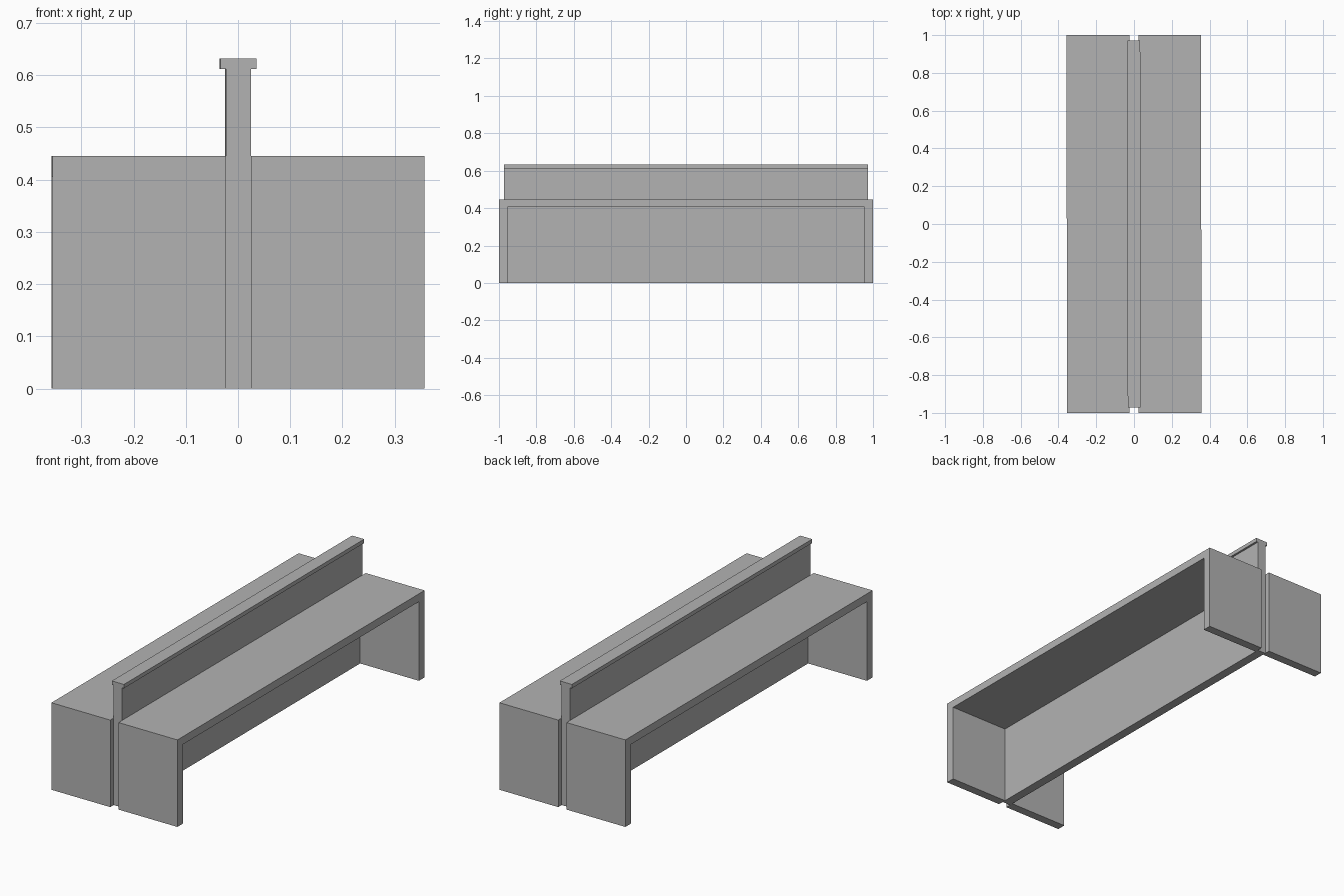
import bpy
import bmesh

cube = bpy.data.objects.get("Cube")
if cube:
    bpy.data.objects.remove(cube, do_unlink=True)

grey = bpy.data.materials.new("plain_grey")
grey.use_nodes = True
colour = (0.45, 0.45, 0.45, 1)
grey.diffuse_color = colour
grey.node_tree.nodes["Principled BSDF"].inputs["Base Color"].default_value = colour

SKEW = 0.001  # the whole set is turned very slightly


def extrude_profile(name, profile, axis, start, end):
    """Extrude a closed 2D profile along x (profile in y, z) or y (profile in x, z)."""
    def place(p, d):
        return (d, *p) if axis == "x" else (p[0], d, p[1])

    bm = bmesh.new()
    face = bm.faces.new([bm.verts.new(place(p, start)) for p in profile])
    result = bmesh.ops.extrude_face_region(bm, geom=[face], use_keep_orig=True)
    moved = [v for v in result["geom"] if isinstance(v, bmesh.types.BMVert)]
    span = end - start
    bmesh.ops.translate(bm, verts=moved, vec=(span, 0, 0) if axis == "x" else (0, span, 0))
    bmesh.ops.recalc_face_normals(bm, faces=bm.faces)
    mesh = bpy.data.meshes.new(name)
    bm.to_mesh(mesh)
    bm.free()
    mesh.materials.append(grey)
    obj = bpy.data.objects.new(name, mesh)
    obj.rotation_euler.z = SKEW
    bpy.context.collection.objects.link(obj)
    return obj


# Two desks: a top and two end panels as one arch-shaped slab
length, inner, height, underside = 1.0, 0.955, 0.445, 0.405
arch = [(-length, 0), (-length, height), (length, height), (length, 0),
        (inner, 0), (inner, underside), (-inner, underside), (-inner, 0)]
near, far = 0.0235, 0.356
extrude_profile("left_desk", arch, "x", near, far)
extrude_profile("right_desk", arch, "x", -far, -near)

# Divider between the desks, with a wider cap rail: one T-shaped profile
rail, rail_bottom, top = 0.034, 0.612, 0.632
half = [(near, 0), (near, rail_bottom), (rail, rail_bottom), (rail, top)]
tee = half + [(-x, z) for x, z in reversed(half)]
extrude_profile("divider_with_cap", tee, "y", -0.972, 0.972)
